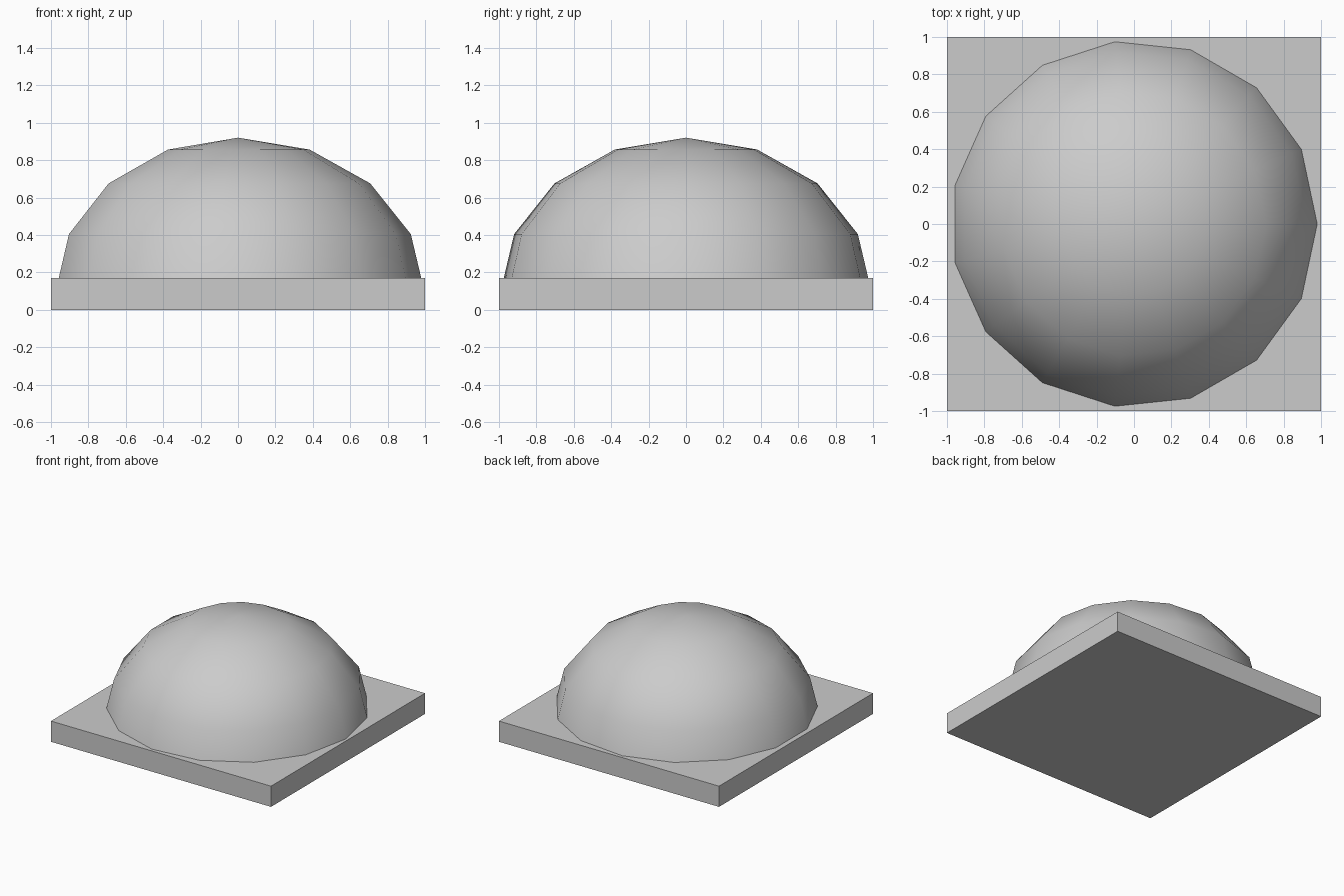
import bpy, math
from mathutils import Matrix

if "Cube" in bpy.data.objects:
    bpy.data.objects.remove(bpy.data.objects["Cube"])

BASE_H = 0.17      # slab thickness
SEGMENTS = 15      # dome sides
RINGS = 4          # dome bands from rim to apex
DOME_H = 0.835

grey = bpy.data.materials.new("light_grey")
grey.diffuse_color = (0.6, 0.6, 0.6, 1)
grey.use_nodes = True
grey.node_tree.nodes["Principled BSDF"].inputs["Base Color"].default_value = grey.diffuse_color

# Square base slab
bpy.ops.mesh.primitive_cube_add(size=1, location=(0, 0, BASE_H / 2))
base = bpy.context.object
base.name = "base_slab"
base.data.transform(Matrix.Diagonal((2, 2, BASE_H, 1)))
base.data.materials.append(grey)

# Flattened dome: rings of a half sphere, rim sunk to the middle of the slab
verts, faces = [], []
for r in range(RINGS):
    lat = math.pi / 2 * r / RINGS
    for s in range(SEGMENTS):
        a = math.tau * s / SEGMENTS
        verts.append((math.cos(lat) * math.cos(a), math.cos(lat) * math.sin(a),
                      DOME_H * math.sin(lat)))
verts.append((0, 0, DOME_H))
apex = len(verts) - 1
for s in range(SEGMENTS):
    t = (s + 1) % SEGMENTS
    for r in range(RINGS - 1):
        lo, hi = r * SEGMENTS, (r + 1) * SEGMENTS
        faces.append((lo + s, lo + t, hi + t, hi + s))
    top = (RINGS - 1) * SEGMENTS
    faces.append((top + s, top + t, apex))
faces.append(tuple(reversed(range(SEGMENTS))))   # closed underside

mesh = bpy.data.meshes.new("dome")
mesh.from_pydata(verts, [], faces)
mesh.materials.append(grey)
dome = bpy.data.objects.new("dome", mesh)
dome.location.z = BASE_H / 2
bpy.context.collection.objects.link(dome)

bpy.ops.object.select_all(action='DESELECT')
dome.select_set(True)
bpy.context.view_layer.objects.active = dome
bpy.ops.object.shade_smooth_by_angle(angle=math.radians(40))
